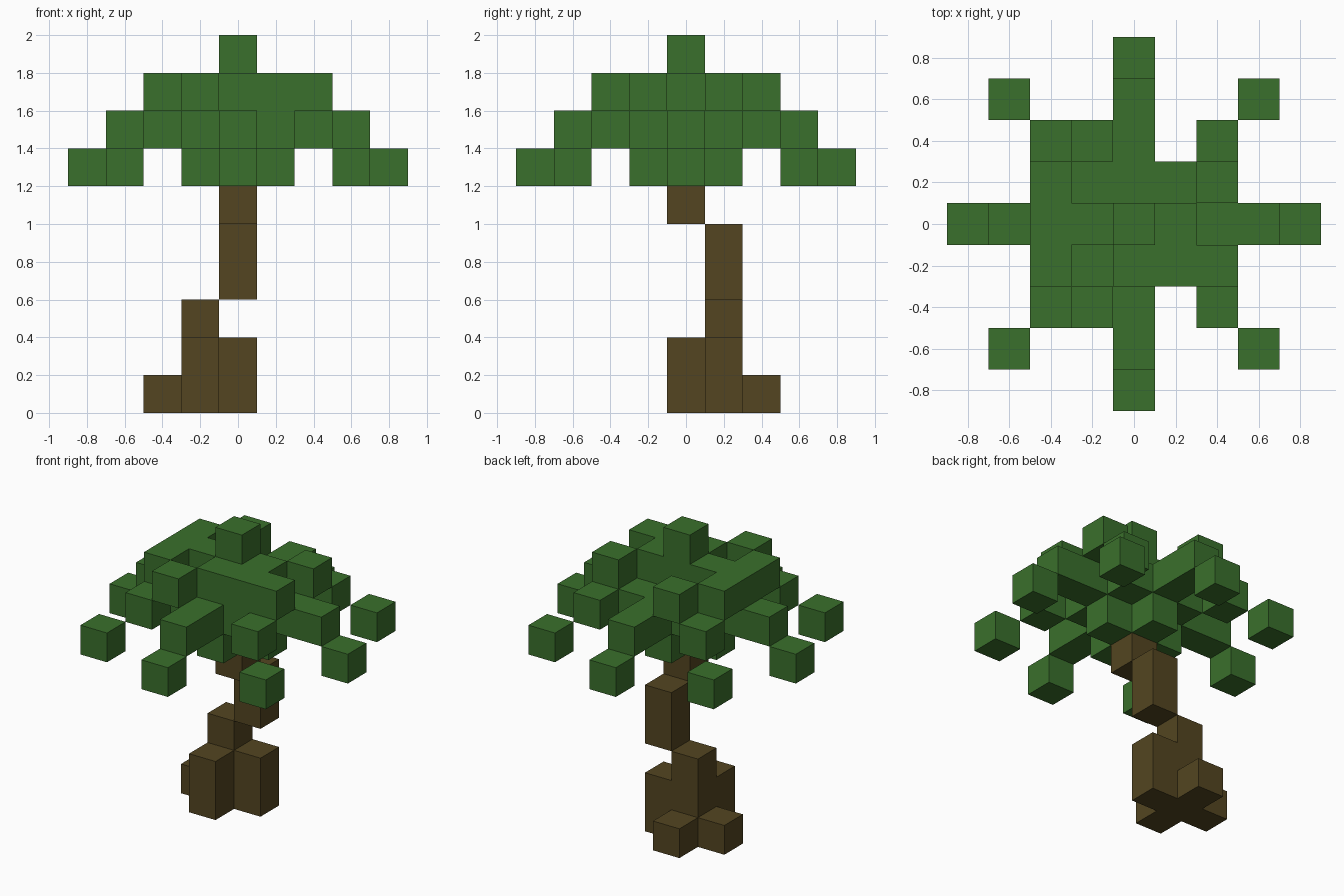
import bpy
import bmesh
from mathutils import Vector
from math import radians
from itertools import product

CELL = 0.2

cube = bpy.data.objects.get("Cube")
if cube:
    bpy.data.objects.remove(cube, do_unlink=True)


def make_material(name, rgb):
    mat = bpy.data.materials.new(name)
    mat.use_nodes = True
    mat.diffuse_color = (*rgb, 1)
    mat.node_tree.nodes["Principled BSDF"].inputs["Base Color"].default_value = (*rgb, 1)
    return mat


def box(x, y, z):
    """Cells filling a block; each axis is one index or an inclusive pair."""
    spans = [a if isinstance(a, tuple) else (a, a) for a in (x, y, z)]
    return set(product(*(range(lo, hi + 1) for lo, hi in spans)))


def four_ways(cells):
    """Repeat cells around the vertical axis in quarter turns."""
    result = set()
    for x, y, z in cells:
        for _ in range(4):
            result.add((x, y, z))
            x, y = -y, x
    return result


def block_object(name, cells, mat):
    """Build the outer skin of a set of cubic cells."""
    bm = bmesh.new()
    verts = {}

    def corner(p):
        key = tuple(round(c * 2) for c in p)
        if key not in verts:
            verts[key] = bm.verts.new(((p.x) * CELL, p.y * CELL, (p.z + 0.5) * CELL))
        return verts[key]

    for cell in cells:
        centre = Vector(cell)
        for axis, sign in product(range(3), (-1, 1)):
            normal = Vector((0, 0, 0))
            normal[axis] = sign
            if tuple(int(c) for c in centre + normal) in cells:
                continue
            u = Vector((0, 0, 0))
            u[(axis + 1) % 3] = 0.5
            v = normal.cross(u)
            mid = centre + normal / 2
            bm.faces.new([corner(mid + a * u + b * v)
                          for a, b in ((-1, -1), (1, -1), (1, 1), (-1, 1))])
    # Merge coplanar squares into larger flat faces
    bmesh.ops.dissolve_limit(bm, angle_limit=radians(1),
                             verts=bm.verts[:], edges=bm.edges[:])
    mesh = bpy.data.meshes.new(name)
    bm.to_mesh(mesh)
    bm.free()
    mesh.materials.append(mat)
    obj = bpy.data.objects.new(name, mesh)
    bpy.context.collection.objects.link(obj)
    return obj


leaf_green = make_material("leaf green", (0.042, 0.162, 0.025))
bark_brown = make_material("bark brown", (0.087, 0.060, 0.015))

# Stump with two tall and two short roots
stump = (box(-1, 1, (0, 2)) | box(0, 1, (0, 1)) | box(-1, 0, (0, 1))
         | box(-2, 1, 0) | box(-1, 2, 0))
block_object("stump_and_roots", stump, bark_brown)

# Stepped trunk
block_object("trunk", box(0, 1, (3, 4)) | box(0, 0, 5), bark_brown)

# Crown core: cross below, square above
crown = box((-1, 1), 0, 6) | box(0, (-1, 1), 6) | box((-1, 1), (-1, 1), 7)
# Four leaf arms and the inner diagonal leaves
crown |= four_ways(box((2, 3), 0, 7) | box(2, 2, 7))
# Irregular upper leaves and top tuft
crown |= box(-2, (-1, 1), 8) | box((-1, 1), 0, 8) | box((0, 2), -1, 8)
crown |= box(2, 1, 8) | box(-1, 2, 8) | box(-1, -2, 8) | box(0, 0, 9)
block_object("leaf_crown", crown, leaf_green)

# Drooping leaf tips around the rim
block_object("leaf_tips", four_ways(box(4, 0, 6) | box(3, 3, 6)), leaf_green)
